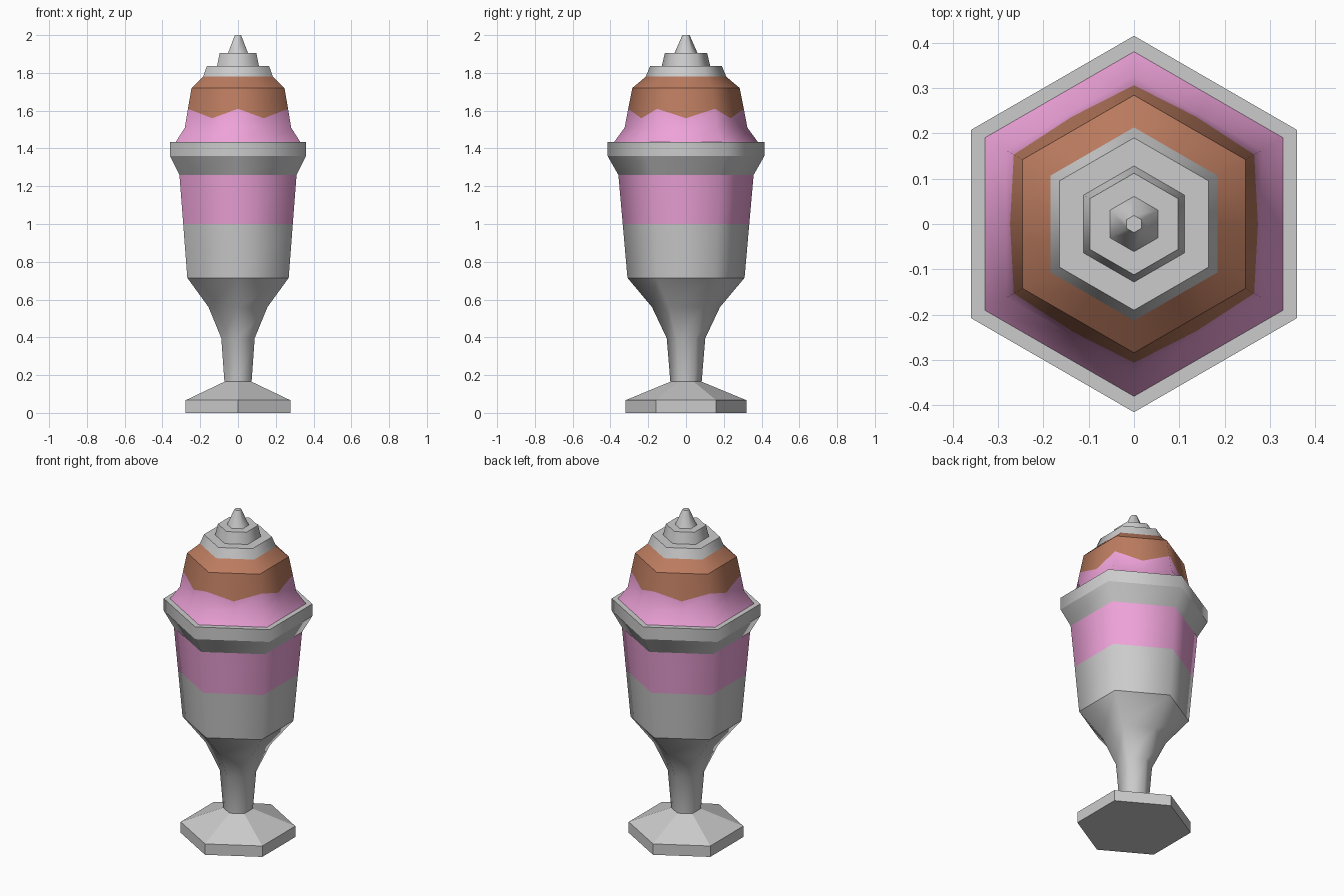
import bpy, bmesh
from math import sin, cos, pi

if "Cube" in bpy.data.objects:
    bpy.data.objects.remove(bpy.data.objects["Cube"])

C30 = cos(pi / 6)


def material(name, rgb):
    m = bpy.data.materials.new(name)
    m.diffuse_color = (*rgb, 1)
    m.use_nodes = True
    m.node_tree.nodes["Principled BSDF"].inputs["Base Color"].default_value = m.diffuse_color
    return m


pink = material("strawberry_pink", (0.85, 0.36, 0.69))
brown = material("caramel_brown", (0.50, 0.20, 0.115))


def loft(name, rings, mat=None, sides=6, soft=(), flat=False, bottom=False, top=False):
    """Hexagonal loft. Ring = (corner radius, z) or, for 12 points,
    (corner radius, z, radius of the hexagon at face middles, z there)."""
    bm = bmesh.new()
    loops = []
    for ring in rings:
        r, z = ring[:2]
        rm, zm = ring[2:] if len(ring) == 4 else (r, z)
        loop = []
        for i in range(sides):
            a = pi / 2 + 2 * pi * i / sides
            mid = sides == 12 and i % 2
            rad, h = (rm * C30, zm) if mid else (r, z)
            loop.append(bm.verts.new((rad * cos(a), rad * sin(a), h)))
        loops.append(loop)
    for a, b in zip(loops, loops[1:]):
        for i in range(sides):
            j = (i + 1) % sides
            bm.faces.new((a[i], a[j], b[j], b[i])).smooth = not flat
    if bottom:
        bm.faces.new(loops[0][::-1])
    if top:
        bm.faces.new(loops[-1])
    # creases around each ring stay sharp unless listed as soft
    for k, loop in enumerate(loops):
        if k not in soft:
            for i in range(sides):
                e = bm.edges.get((loop[i], loop[(i + 1) % sides]))
                e.smooth = False
    me = bpy.data.meshes.new(name)
    bm.to_mesh(me)
    bm.free()
    ob = bpy.data.objects.new(name, me)
    bpy.context.collection.objects.link(ob)
    if mat:
        me.materials.append(mat)
    return ob


# glass
loft("foot", [(0.32, 0), (0.32, 0.067), (0.083, 0.165)], flat=True, bottom=True)
loft("stem", [(0.083, 0.165), (0.102, 0.395), (0.18, 0.56), (0.31, 0.715)], soft=(1, 2))
loft("bowl", [(0.31, 0.715), (0.335, 1.0)])
loft("bowl_band", [(0.335, 1.0), (0.358, 1.26)], pink)
loft("rim", [(0.358, 1.26), (0.415, 1.36), (0.415, 1.435), (0.38, 1.435)])

# ice cream and dripping sauce share a zigzag border
zigzag = (0.306, 1.61, 0.3155, 1.56)
loft("ice_cream", [(0.38, 1.435), (0.325, 1.51), zigzag], pink, sides=12, soft=(1,))
loft("sauce", [zigzag, (0.284, 1.72), (0.213, 1.78)], brown, sides=12)

# stepped whipped cream with pointed tip
loft("whipped_cream", [(0.213, 1.78), (0.19, 1.837), (0.128, 1.837), (0.112, 1.905),
                       (0.061, 1.905), (0.019, 2.0)], top=True)
